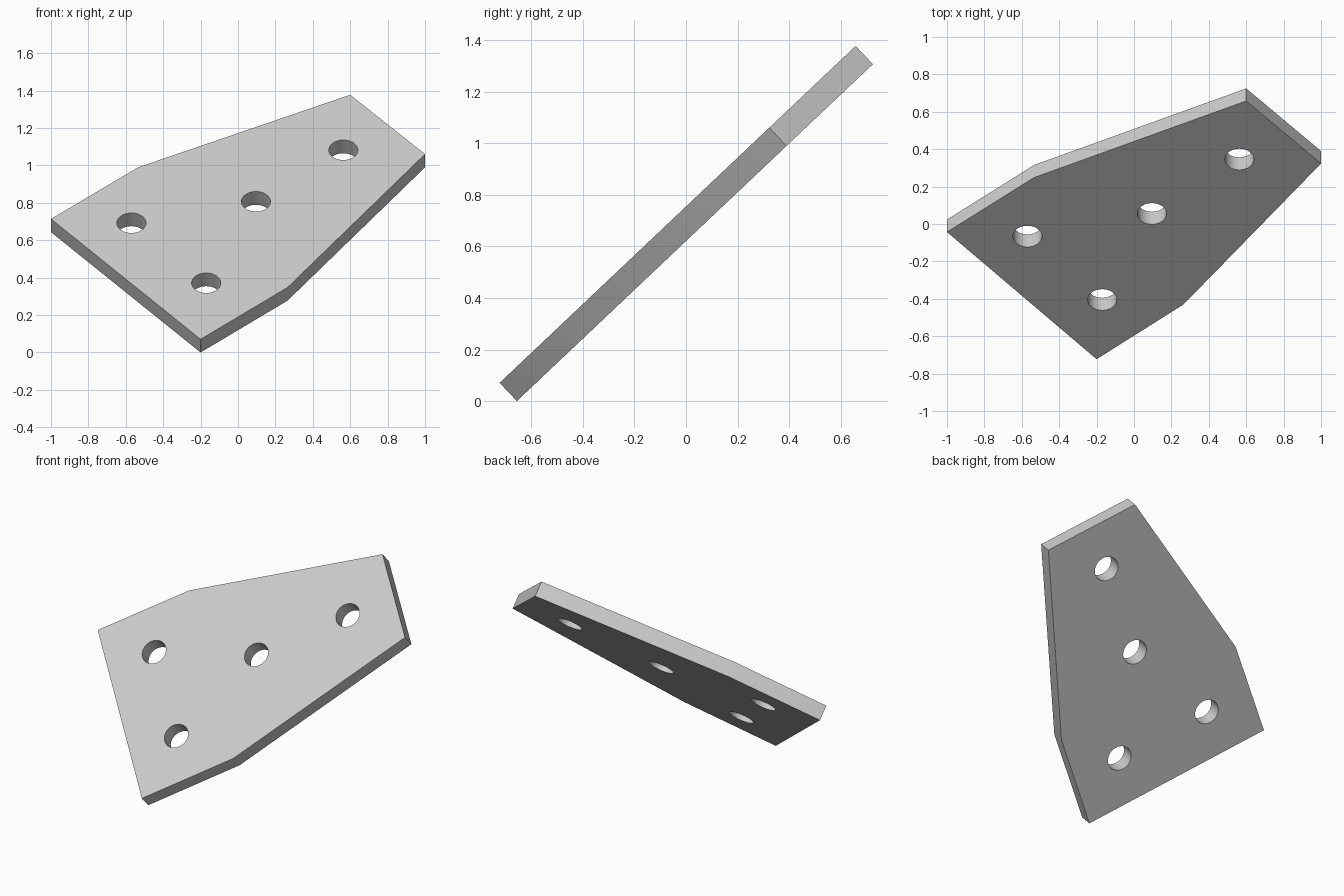
import bpy, bmesh, math
from mathutils import Matrix

if "Cube" in bpy.data.objects:
    bpy.data.objects.remove(bpy.data.objects["Cube"])

TILT = math.radians(43.42)
THICK = 0.0975
HOLE_R = 0.078
# upper-face outline and hole centres as seen from the top (x, y)
OUTLINE = [(-1, -0.043), (-0.2, -0.723), (0.265, -0.43),
           (1, 0.323), (0.6, 0.658), (-0.533, 0.249)]
HOLES = [(-0.57, -0.066), (-0.17, -0.405), (0.096, 0.055), (0.563, 0.346)]


def on_slope(p):
    return p[0], p[1] / math.cos(TILT)


def add_object(name, bm):
    bmesh.ops.recalc_face_normals(bm, faces=bm.faces)
    mesh = bpy.data.meshes.new(name)
    bm.to_mesh(mesh)
    bm.free()
    ob = bpy.data.objects.new(name, mesh)
    bpy.context.collection.objects.link(ob)
    return ob


# flat plate, top at local z = 0
bm = bmesh.new()
face = bm.faces.new([bm.verts.new((*on_slope(p), 0)) for p in OUTLINE])
ext = bmesh.ops.extrude_face_region(bm, geom=[face], use_keep_orig=True)
verts = [g for g in ext["geom"] if isinstance(g, bmesh.types.BMVert)]
bmesh.ops.translate(bm, verts=verts, vec=(0, 0, -THICK))
plate = add_object("mounting_plate", bm)

# bolt hole cutters
bm = bmesh.new()
for p in HOLES:
    bmesh.ops.create_cone(bm, cap_ends=True, segments=32, radius1=HOLE_R,
                          radius2=HOLE_R, depth=THICK * 3,
                          matrix=Matrix.Translation((*on_slope(p), -THICK / 2)))
cutter = add_object("hole_cutters", bm)
cutter.hide_render = True

# drill the holes
bpy.context.view_layer.objects.active = plate
plate.select_set(True)
mod = plate.modifiers.new("holes", "BOOLEAN")
mod.operation = "DIFFERENCE"
mod.solver = "EXACT"
mod.object = cutter
bpy.ops.object.modifier_apply(modifier=mod.name)
bpy.data.objects.remove(cutter)

# tilt the plate and rest its lowest edge on the ground
plate.data.transform(Matrix.Rotation(TILT, 4, "X"))
low = min(v.co.z for v in plate.data.vertices)
plate.data.transform(Matrix.Translation((0, 0, -low)))
bpy.ops.object.shade_smooth_by_angle(angle=math.radians(30))
